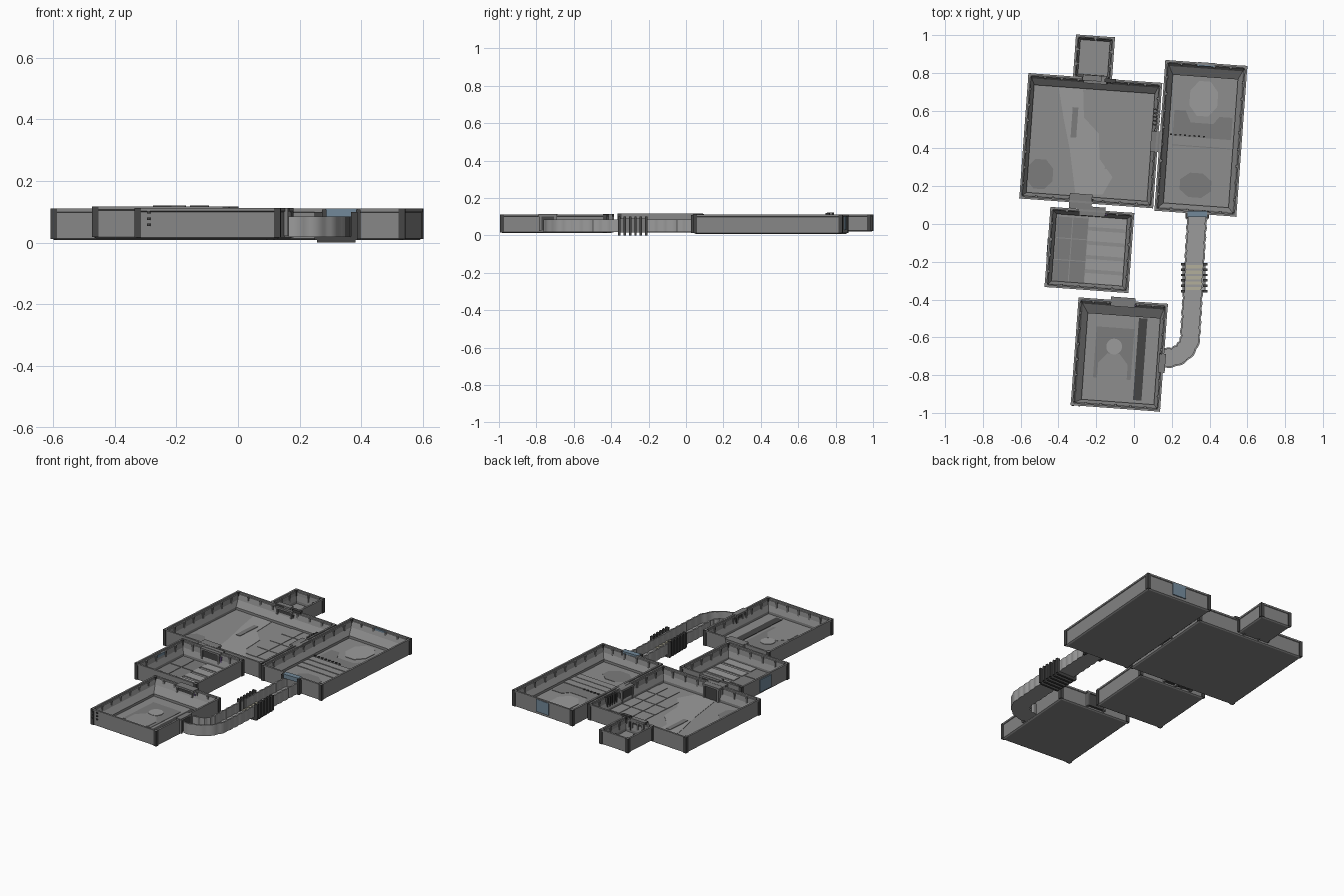
import bpy, bmesh, math
from mathutils import Matrix, Vector

if "Cube" in bpy.data.objects:
    bpy.data.objects.remove(bpy.data.objects["Cube"])

TILT = math.radians(-4.2)


def material(name, *rgb):
    m = bpy.data.materials.new(name)
    m.diffuse_color = (*rgb, 1)
    m.use_nodes = True
    m.node_tree.nodes["Principled BSDF"].inputs["Base Color"].default_value = m.diffuse_color
    return m


WALL = material("wall_grey", .24, .24, .24)
FLOOR = material("floor_grey", .27, .27, .27)
PANEL = material("panel_grey", .20, .20, .20)
LIGHT = material("light_grey", .33, .33, .33)
DARK = material("dark_metal", .06, .06, .06)
BLUE = material("blue_glass", .17, .25, .32)
PURPLE = material("purple_light", .14, .09, .22)
CREAM = material("cream_strip", .45, .43, .33)


def finish(name, bm, mat, matrix=None):
    bmesh.ops.recalc_face_normals(bm, faces=bm.faces)
    me = bpy.data.meshes.new(name)
    bm.to_mesh(me)
    bm.free()
    ob = bpy.data.objects.new(name, me)
    bpy.context.collection.objects.link(ob)
    me.materials.append(mat)
    if matrix:
        ob.matrix_world = matrix
    return ob


def boxes(name, items, mat, matrix=None):
    """items: (x, y, z centre, size x, y, z)"""
    bm = bmesh.new()
    for x, y, z, a, b, c in items:
        bmesh.ops.create_cube(bm, size=1, matrix=Matrix.Translation((x, y, z)) @ Matrix.Diagonal((a, b, c, 1)))
    return finish(name, bm, mat, matrix)


def slab(name, pts, z, h, mat, matrix):
    bm = bmesh.new()
    f = bm.faces.new([bm.verts.new((x, y, z)) for x, y in pts])
    r = bmesh.ops.extrude_face_region(bm, geom=[f])
    bmesh.ops.translate(bm, vec=(0, 0, h), verts=[v for v in r["geom"] if isinstance(v, bmesh.types.BMVert)])
    return finish(name, bm, mat, matrix)


def ngon(cx, cy, rx, ry, n=8):
    return [(cx + rx * math.cos(math.tau * (i + .5) / n), cy + ry * math.sin(math.tau * (i + .5) / n)) for i in range(n)]


def rect(x0, y0, x1, y1):
    return [(x0, y0), (x1, y0), (x1, y1), (x0, y1)]


def side_spot(w, d, side, u, inset):
    """local point on a wall, and whether that wall runs along x"""
    return {"W": (-w / 2 + inset, u, False), "E": (w / 2 - inset, u, False),
            "S": (u, -d / 2 + inset, True), "N": (u, d / 2 - inset, True)}[side]


def wall_box(r, side, u, inset, z, along, depth, h):
    x, y, run = side_spot(r["w"], r["d"], side, u, inset)
    return (x, y, z, along, depth, h) if run else (x, y, z, depth, along, h)


def room(name, cx, cy, w, d, z0, z1, slope):
    M = Matrix.Translation((cx, cy, 0)) @ Matrix.Rotation(TILT, 4, 'Z')
    r = dict(name=name, w=w, d=d, z0=z0, z1=z1, M=M, fl=z0 + .014)
    t, s = .011, slope
    # shell lofted through rectangles: underside, outer wall, rim, sloped skirting
    rings = [((.012,) * 4, z0), ((.004,) * 4, z0 + .005), ((.004,) * 4, z1 - .012), ((0,) * 4, z1 - .010),
             ((0,) * 4, z1), ((t,) * 4, z1), ((t,) * 4, z1 - .010), ((t + .004,) * 4, z1 - .012),
             ([t + .004 + k * .25 for k in s], z0 + .06), ([t + .004 + k for k in s], z0 + .03),
             ([t + .004 + k for k in s], r["fl"])]
    bm = bmesh.new()
    loops = []
    for (a, b, c, e), z in rings:
        loops.append([bm.verts.new((x, y, z)) for x, y in rect(-w / 2 + a, -d / 2 + c, w / 2 - b, d / 2 - e)])
    for p, q in zip(loops, loops[1:]):
        for i in range(4):
            bm.faces.new((p[i], p[(i + 1) % 4], q[(i + 1) % 4], q[i]))
    bm.faces.new(loops[0])
    bm.faces.new(loops[-1])
    finish(name + "_shell", bm, WALL, M)
    a, b, c, e = [k + t + .004 for k in s]
    slab(name + "_floor", rect(-w / 2 + a, -d / 2 + c, w / 2 - b, d / 2 - e), r["fl"], .001, FLOOR, M)
    # upright wall columns inside, and corner posts
    cols = []
    for side, length in (("W", d), ("E", d), ("S", w), ("N", w)):
        n = max(2, round(length / .085))
        for i in range(1, n):
            u = -length / 2 + length * i / n
            cols.append(wall_box(r, side, u, t + .006, z0 + .062, .012, .012, z1 - z0 - .040))
    boxes(name + "_columns", cols, PANEL, M)
    boxes(name + "_corner_posts", [(i * (w / 2 - .010), j * (d / 2 - .010), (z0 + z1) / 2 + .002, .021, .021, z1 - z0 - .004)
                                   for i in (-1, 1) for j in (-1, 1)], DARK, M)
    return r


def door(r, side, u, width=.09, depth=.045, mat=DARK):
    n, z0, h = f'{r["name"]}_{side.lower()}_door', r["z0"], .088
    zc = z0 + .01 + h / 2
    posts = [wall_box(r, side, u + k * width / 2, .008, zc, .012, depth, h) for k in (-1, 1)]
    posts.append(wall_box(r, side, u, .008, z0 + h + .007, width + .02, depth, .012))
    boxes(n + "_frame", posts, PANEL, r["M"])
    boxes(n + "_leaf", [wall_box(r, side, u, .008, zc, width, depth - .014, h - .01)], DARK, r["M"])
    boxes(n + "_light", [wall_box(r, side, u + width * .62, .016, zc, .008, .02, h * .6)], mat, r["M"])


A = room("main_hall", -.229, .441, .71, .665, .008, .110, (.02, .02, .02, .045))
B = room("east_hall", .354, .4535, .435, .80, .008, .110, (.03, .03, .03, .06))
C = room("north_closet", -.212, .880, .207, .232, .020, .112, (.01, .01, .01, .01))
D = room("south_room", -.236, -.1375, .445, .425, .014, .117, (.02, .02, .02, .02))
E = room("far_room", -.078, -.691, .474, .572, .012, .112, (.04, .02, .02, .065))

# doors between the rooms
door(A, "N", 0, .10)
door(A, "E", .02, .09, .06)
door(A, "S", -.03, .10, .08)
door(D, "N", 0, .12, .05, PURPLE)
door(E, "N", 0, .11, .05, PURPLE)
door(E, "E", -.03, .08, .035)
door(C, "S", .0, .08, .03)

# blue glass wall panels
for r, side, u, wd in ((B, "N", 0, .09), (D, "W", 0, .10), (A, "N", 0, .09)):
    boxes(f'{r["name"]}_{side.lower()}_window', [wall_box(r, side, u, .008, .066, wd, .020, .076)], BLUE, r["M"])
boxes("corridor_lintel", [(.335, .052, .098, .105, .032, .026)], BLUE)
boxes("corridor_entry", [(.335 + k * .055, .048, .06, .014, .04, .095) for k in (-1, 1)], DARK)

# main hall floor plates
fa = A["fl"]
slab("hall_octagon", ngon(-.256, -.196, .075, .085), fa, .004, PANEL, A["M"])
slab("hall_centre_plate", [(-.19, .27), (-.06, .27), (-.045, .12), (.04, .04), (.054, -.094), (.129, -.184),
     (.083, -.28), (-.06, -.29), (-.108, -.05), (-.15, .1)], fa, .003, LIGHT, A["M"])
slab("hall_strip", rect(-.108, .01, -.078, .17), fa, .006, PANEL, A["M"])
boxes("hall_tiles", [(.125 + i * .085, -.2 + j * .108, fa + .001, .081, .104, .006)
                     for i in range(3) for j in range(5) if i + j > 0], FLOOR, A["M"])
boxes("hall_grille", [wall_box(A, "E", .11 + .02 * i, .015, .075, .008, .034, .06) for i in range(5)], DARK, A["M"])
boxes("hall_roof_blocks", [wall_box(A, "N", -.04 + .12 * i, .008, .112, .06, .02, .016) for i in range(2)], DARK, A["M"])

# east hall floor plates
fb = B["fl"]
slab("east_octagon", ngon(.0, .21, .08, .10), fb, .004, LIGHT, B["M"])
slab("east_plate", [(-.15, -.07), (.16, -.07), (.16, .12), (.09, .12), (.06, .08), (-.06, .08), (-.09, .14), (-.15, .14)],
     fb, .003, PANEL, B["M"])
boxes("east_step", [(0, -.02 - .05 * i, fb + .004 - i * .001, .34, .045, .006) for i in range(3)], FLOOR, B["M"])
slab("east_front_octagon", ngon(-.01, -.25, .09, .07), fb, .003, PANEL, B["M"])
boxes("east_studs", [(-.16 + .025 * i, .01, fb + .010, .010, .008, .006) for i in range(8)], DARK, B["M"])

# south room: tiles on the left, slats on the right
fd = D["fl"]
boxes("south_tiles", [(-.142 + .085 * i, -.12 + .115 * j, fd + .001, .08, .11, .006)
                      for i in range(2) for j in range(3)], PANEL, D["M"])
boxes("south_slats", [(.085, -.15 + .075 * i, fd + .002, .20, .055, .008) for i in range(5)], LIGHT, D["M"])

# far room: long plate, disc and side strip
fe = E["fl"]
slab("far_plate", rect(-.13, -.13, .07, .14), fe, .003, PANEL, E["M"])
slab("far_octagon", ngon(-.03, -.09, .085, .10), fe, .0045, FLOOR, E["M"])
slab("far_disc", ngon(-.03, .04, .042, .042, 24), fe, .006, LIGHT, E["M"])
slab("far_strip", rect(.09, -.235, .135, .20), fe, .004, DARK, E["M"])
boxes("far_wall_studs", [(-.225 + .034 * i, -.286, .058 + .02 * j, .010, .006, .008)
                         for i in range(2) for j in range(3)], DARK, E["M"])

# corridor: U-shaped section with scalloped sides swept along a bending path
key = [Vector((.335, .055)), Vector((.298, -.585))]
key += [Vector((.178 + .12 * math.cos(a), -.588 + .12 * math.sin(a))) for a in [-math.pi / 2 * i / 12 for i in range(1, 13)]]
key.append(Vector((.150, -.708)))
path = []
for p, q in zip(key, key[1:]):
    n = max(1, round((q - p).length / .009))
    path += [p.lerp(q, i / n) for i in range(n)]
path.append(key[-1])
bm = bmesh.new()
prev, run = None, 0
for i, p in enumerate(path):
    run += (p - path[i - 1]).length if i else 0
    tan = (path[min(i + 1, len(path) - 1)] - path[max(i - 1, 0)]).normalized()
    nor = Vector((-tan.y, tan.x))
    h = .049 + .006 * abs(math.sin(math.pi * run / .05))
    prof = [(-h, .018), (h, .018), (h, .085), (h - .009, .085), (h - .009, .028),
            (.009 - h, .028), (.009 - h, .085), (-h, .085)]
    ring = [bm.verts.new((*(p + nor * u), z)) for u, z in prof]
    if prev:
        for k in range(8):
            bm.faces.new((prev[k], prev[(k + 1) % 8], ring[(k + 1) % 8], ring[k]))
    else:
        bm.faces.new(ring)
    prev = ring
bm.faces.new(prev)
cor = finish("corridor", bm, LIGHT)
bpy.context.view_layer.objects.active = cor
cor.select_set(True)
bpy.ops.object.shade_smooth_by_angle(angle=math.radians(35))

# ribbed middle section of the corridor
ribs = []
for i in range(6):
    y = -.212 - .029 * i
    ribs += [(.318 + k * .059, y, .054, .022, .013, .092) for k in (-1, 1)]
    ribs.append((.318, y, .010, .125, .013, .020))
boxes("corridor_ribs", ribs, DARK)
boxes("corridor_rib_walls", [(.318 + k * .055, -.285, .052, .012, .145, .075) for k in (-1, 1)], PANEL)
boxes("corridor_treads", [(.318, -.226 - .029 * i, .030, .088, .017, .006) for i in range(5)], CREAM)
